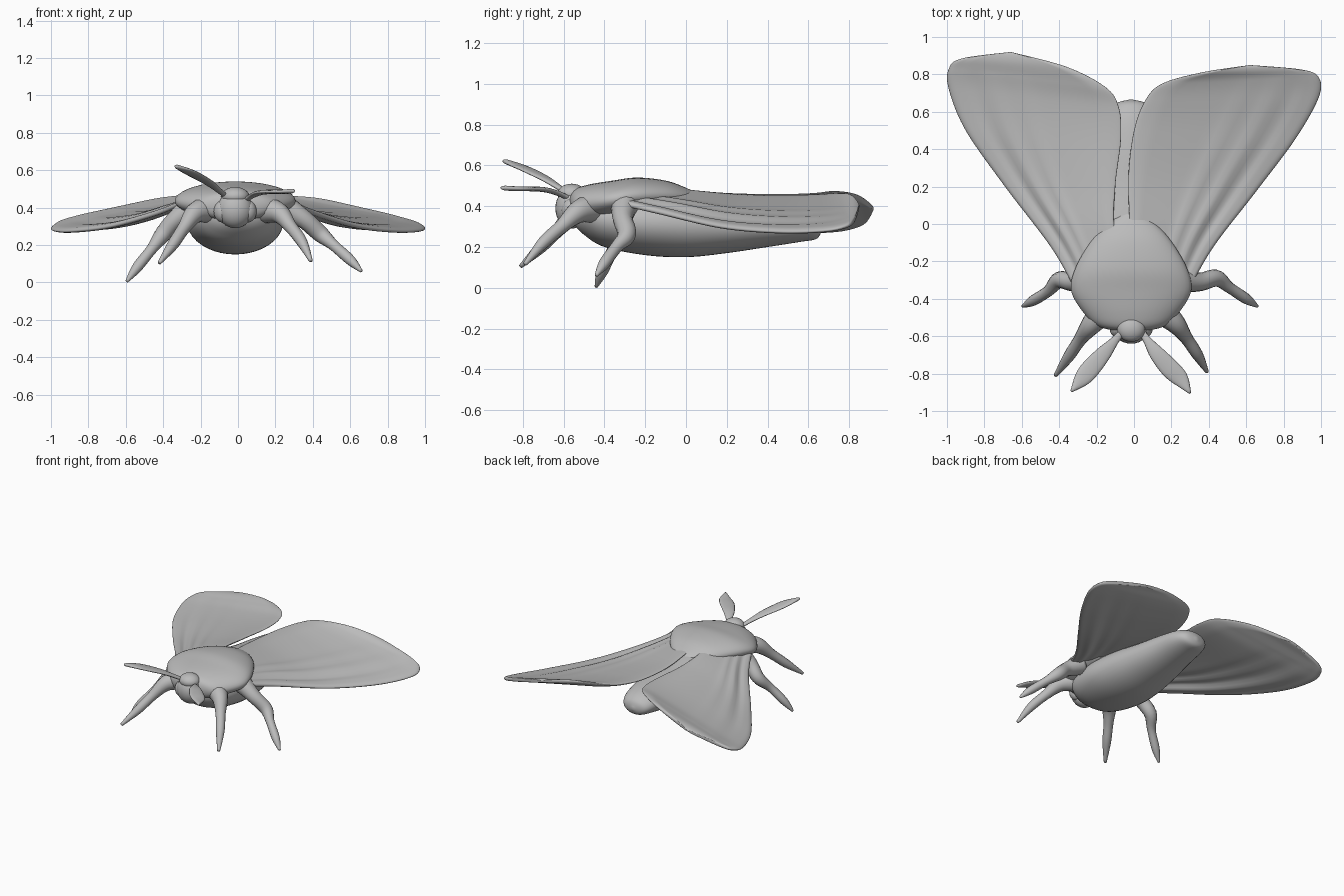
import bpy, bmesh, math
from mathutils import Vector

cube = bpy.data.objects.get("Cube")
if cube:
    bpy.data.objects.remove(cube)

grey = bpy.data.materials.new("soft grey")
grey.use_nodes = True
COLOUR = (0.5, 0.5, 0.5, 1)
grey.diffuse_color = COLOUR
grey.node_tree.nodes["Principled BSDF"].inputs["Base Color"].default_value = COLOUR


def curve(points, t):
    """Catmull-Rom position at t (0..1) along control points."""
    n = len(points) - 1
    i = min(int(t * n), n - 1)
    f = t * n - i
    a, b, c, d = (Vector(points[max(0, min(n, i + k))]) for k in (-1, 0, 1, 2))
    return 0.5 * (2 * b + (c - a) * f + (2 * a - 5 * b + 4 * c - d) * f * f
                  + (3 * b - a - 3 * c + d) * f ** 3)


def loft(name, rings):
    """Skin a list of closed rings and cap both ends."""
    bm = bmesh.new()
    loops = [[bm.verts.new(p) for p in ring] for ring in rings]
    n = len(loops[0])
    for a, b in zip(loops, loops[1:]):
        for i in range(n):
            j = (i + 1) % n
            bm.faces.new((a[i], a[j], b[j], b[i]))
    bm.faces.new(loops[0])
    bm.faces.new(loops[-1])
    bmesh.ops.remove_doubles(bm, verts=bm.verts, dist=0.0002)
    bmesh.ops.recalc_face_normals(bm, faces=bm.faces)
    mesh = bpy.data.meshes.new(name)
    bm.to_mesh(mesh)
    bm.free()
    mesh.materials.append(grey)
    mesh.shade_smooth()
    obj = bpy.data.objects.new(name, mesh)
    bpy.context.collection.objects.link(obj)
    return obj


def trunk(name, cx, stations, steps=48, sides=40):
    """Oval sections along y: (y, half width, bottom, top)."""
    rings = []
    for k in range(steps + 1):
        y, w, low, high = curve([Vector(s) for s in stations], k / steps)
        ring = []
        for i in range(sides):
            a = math.tau * i / sides
            ring.append((cx + w * math.cos(a), y,
                         (low + high) / 2 + (high - low) / 2 * math.sin(a)))
        rings.append(ring)
    return loft(name, rings)


def limb(name, points, radii, flat=1.0, steps=28, sides=14):
    """Tapered tube; flat < 1 squashes it into a blade."""
    size = [(r, 0, 0) for r in radii]
    rings = []
    for k in range(steps + 1):
        t = k / steps
        p = curve(points, t)
        d = (curve(points, min(1, t + 0.02)) - curve(points, max(0, t - 0.02))).normalized()
        side = d.cross(Vector((0, 0, 1))).normalized()
        up = side.cross(d)
        r = max(curve(size, t).x, 0.003)
        thick = max(r * flat, min(r, 0.012))
        rings.append([p + side * r * math.cos(a) + up * thick * math.sin(a)
                      for a in (math.tau * i / sides for i in range(sides))])
    return loft(name, rings)


def ball(name, centre, scale):
    bpy.ops.mesh.primitive_uv_sphere_add(segments=28, ring_count=16, location=centre)
    obj = bpy.context.object
    obj.name = name
    obj.scale = scale
    obj.data.materials.append(grey)
    bpy.ops.object.shade_smooth()


def wing(name, outer, inner, rows=70, cols=36):
    """Sheet between leading and inner edges, with veins and a rounded rim."""
    rings = []
    for k in range(rows + 1):
        t = k / rows
        a, b = curve(outer, t), curve(inner, t)
        top, bottom = [], []
        for i in range(cols + 1):
            s = 0.5 - 0.5 * math.cos(math.pi * i / cols)
            p = a.lerp(b, s)
            edge = min(1, math.sqrt(max(0, 4 * s * (1 - s))) * 1.6)
            end = math.sqrt(max(0, 1 - t ** 12))
            lip = math.exp(-(s / 0.05) ** 2)
            # Folds fan out from the root and fade toward the tip
            fold = sum(h * math.exp(-((s - c) / 0.05) ** 2)
                       for c, h in ((0.17, -0.018), (0.28, 0.016), (0.45, 0.014)))
            fold *= max(0, 1 - t * 1.35) * min(1, t * 5)
            half = (0.017 + 0.012 * lip) * edge * end
            p = p + Vector((0, 0, fold))
            top.append(p + Vector((0, 0, half)))
            bottom.append(p - Vector((0, 0, half)))
        rings.append(top + bottom[-2:0:-1])
    return loft(name, rings)


# Body
trunk("abdomen", -0.015, [
    (-0.56, 0.02, 0.32, 0.36), (-0.5, 0.15, 0.26, 0.45), (-0.4, 0.22, 0.2, 0.47),
    (-0.2, 0.255, 0.16, 0.48), (0, 0.24, 0.15, 0.47), (0.2, 0.205, 0.17, 0.44),
    (0.4, 0.165, 0.2, 0.42), (0.56, 0.135, 0.225, 0.39), (0.64, 0.09, 0.24, 0.35),
    (0.665, 0.01, 0.28, 0.3)])
trunk("thorax", -0.015, [
    (-0.58, 0.02, 0.4, 0.43), (-0.55, 0.17, 0.34, 0.48), (-0.48, 0.25, 0.33, 0.505),
    (-0.36, 0.32, 0.34, 0.525), (-0.24, 0.3, 0.36, 0.54), (-0.1, 0.22, 0.38, 0.525),
    (0, 0.13, 0.4, 0.49), (0.08, 0.01, 0.43, 0.45)])

# Head
ball("head", (-0.015, -0.56, 0.39), (0.095, 0.08, 0.1))
ball("brow", (-0.015, -0.56, 0.46), (0.075, 0.07, 0.05))
for x, label in ((0.05, "left"), (-0.08, "right")):
    ball(label + "_eye", (x, -0.56, 0.38), (0.05, 0.05, 0.06))

# Wings, each spread a little differently
wing("left_wing",
     [(0.28, -0.38, 0.43), (0.42, -0.13, 0.37), (0.65, 0.17, 0.3), (0.86, 0.45, 0.275),
      (0.985, 0.67, 0.28), (0.99, 0.78, 0.3), (0.9, 0.825, 0.33), (0.62, 0.85, 0.4)],
     [(0, -0.38, 0.5), (-0.02, -0.05, 0.48), (-0.03, 0.25, 0.455), (0, 0.5, 0.45),
      (0.06, 0.66, 0.455), (0.15, 0.75, 0.46), (0.36, 0.81, 0.45), (0.62, 0.85, 0.4)])
wing("right_wing",
     [(-0.3, -0.38, 0.43), (-0.44, -0.13, 0.37), (-0.69, 0.2, 0.3), (-0.9, 0.5, 0.275),
      (-0.99, 0.72, 0.28), (-0.99, 0.83, 0.3), (-0.92, 0.885, 0.33), (-0.66, 0.92, 0.39)],
     [(0, -0.38, 0.5), (-0.1, -0.05, 0.48), (-0.1, 0.2, 0.46), (-0.07, 0.45, 0.455),
      (-0.08, 0.62, 0.46), (-0.15, 0.73, 0.47), (-0.36, 0.84, 0.45), (-0.66, 0.92, 0.39)])

# Legs
FRONT_RADII = (0.075, 0.055, 0.035, 0.03, 0.01)
limb("left_front_leg", [(0.14, -0.46, 0.39), (0.22, -0.53, 0.37), (0.28, -0.61, 0.3),
                        (0.34, -0.7, 0.22), (0.39, -0.79, 0.115)], FRONT_RADII)
limb("right_front_leg", [(-0.16, -0.46, 0.39), (-0.23, -0.54, 0.37), (-0.29, -0.62, 0.29),
                         (-0.35, -0.71, 0.2), (-0.42, -0.81, 0.105)], FRONT_RADII)
MIDDLE_RADII = (0.07, 0.05, 0.045, 0.03, 0.028, 0.008)
limb("left_middle_leg", [(0.24, -0.3, 0.41), (0.35, -0.31, 0.34), (0.44, -0.29, 0.26),
                         (0.51, -0.34, 0.2), (0.6, -0.4, 0.12), (0.66, -0.44, 0.06)], MIDDLE_RADII)
limb("right_middle_leg", [(-0.24, -0.3, 0.41), (-0.33, -0.31, 0.34), (-0.4, -0.3, 0.26),
                          (-0.46, -0.36, 0.18), (-0.54, -0.41, 0.08), (-0.595, -0.44, 0.005)],
     MIDDLE_RADII)

# Leaf-shaped antennae
LEAF_RADII = (0.016, 0.022, 0.04, 0.05, 0.042, 0.006)
limb("left_antenna", [(0.03, -0.56, 0.43), (0.07, -0.62, 0.46), (0.12, -0.69, 0.48),
                      (0.19, -0.77, 0.485), (0.25, -0.83, 0.485), (0.3, -0.905, 0.49)],
     LEAF_RADII, 0.2)
limb("right_antenna", [(-0.05, -0.56, 0.45), (-0.1, -0.62, 0.49), (-0.16, -0.69, 0.535),
                       (-0.23, -0.77, 0.575), (-0.28, -0.83, 0.6), (-0.335, -0.895, 0.622)],
     LEAF_RADII, 0.2)
